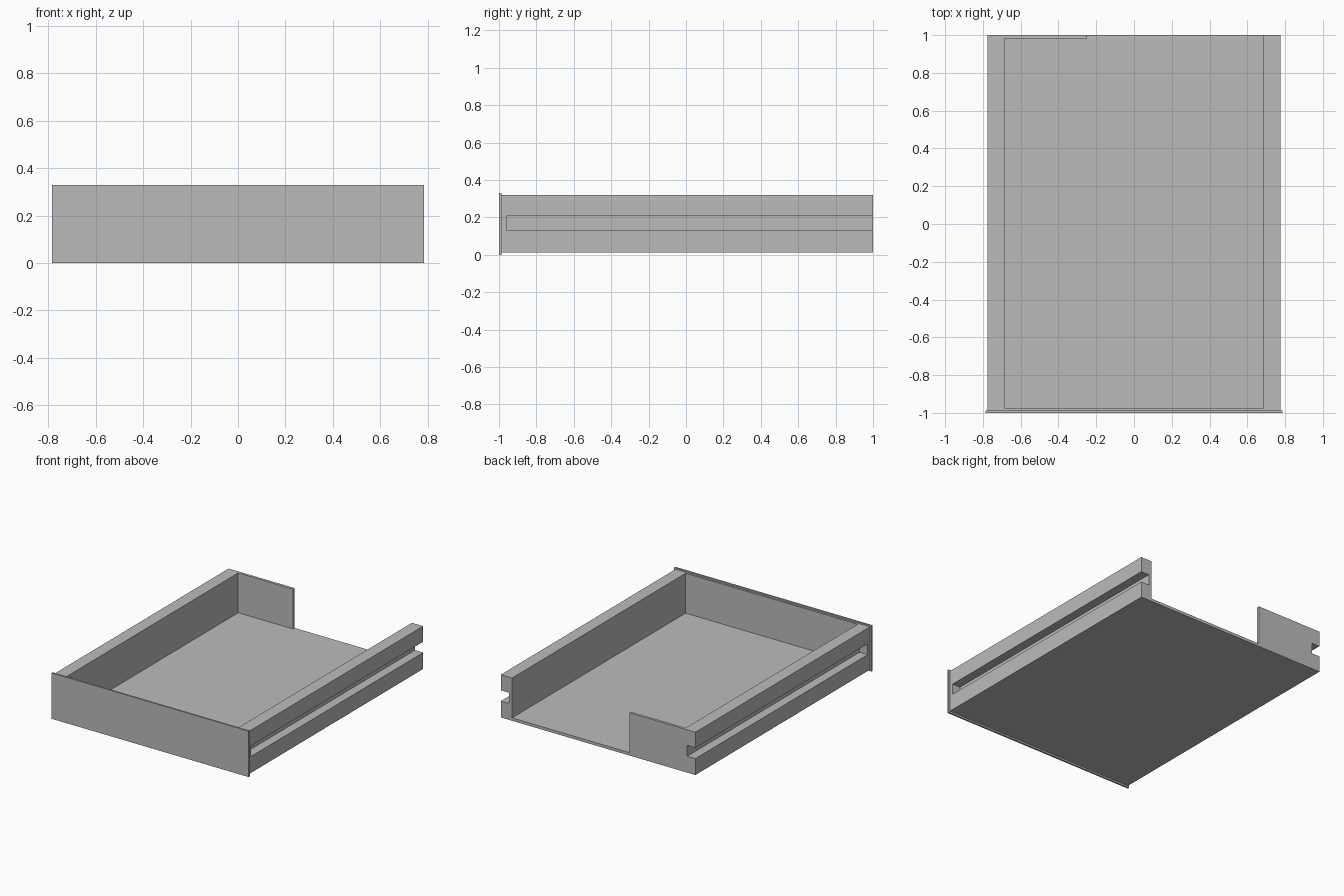
import bpy

if "Cube" in bpy.data.objects:
    bpy.data.objects.remove(bpy.data.objects["Cube"], do_unlink=True)

GREY = (0.5, 0.5, 0.5, 1.0)
grey = bpy.data.materials.new("plain grey")
grey.use_nodes = True
grey.diffuse_color = GREY
grey.node_tree.nodes["Principled BSDF"].inputs["Base Color"].default_value = GREY


def box(name, xs, ys, zs):
    """Box spanning the given (low, high) ranges."""
    spans = (xs, ys, zs)
    bpy.ops.mesh.primitive_cube_add(size=1, location=[(a + b) / 2 for a, b in spans])
    ob = bpy.context.object
    ob.name = name
    ob.scale = [b - a for a, b in spans]
    bpy.ops.object.transform_apply(location=True, rotation=False, scale=True)
    ob.data.materials.append(grey)
    return ob


def carve(target, cutter):
    """Subtract the cutter from the target, then discard it."""
    cutter.hide_render = True
    mod = target.modifiers.new("carve", "BOOLEAN")
    mod.operation = "DIFFERENCE"
    mod.solver = "EXACT"
    mod.object = cutter
    bpy.context.view_layer.objects.active = target
    bpy.ops.object.modifier_apply(modifier=mod.name)
    bpy.data.objects.remove(cutter, do_unlink=True)


half, inner = 0.775, 0.685
bottom, top, floor = 0.012, 0.32, 0.033
front, beyond = -0.987, 1.2

# Drawer body: thick sides, thin floor, front and partial back
body = box("drawer_body", (-half, half), (front, 1), (bottom, top))
carve(body, box("cavity", (-inner, inner), (-0.974, 0.981), (floor, 0.6)))

# Opening in the back wall
carve(body, box("back_opening", (-0.25, inner), (0.9, beyond), (floor, 0.6)))

# Runner grooves along both sides, open at the back
depth = 0.065
for side in (-1, 1):
    xs = sorted((side * (half - depth), side * (half + 0.1)))
    carve(body, box("runner_groove", xs, (-0.96, beyond), (0.13, 0.208)))

# Slightly oversized front panel
box("front_panel", (-0.785, 0.785), (-1, front), (0, 0.33))
